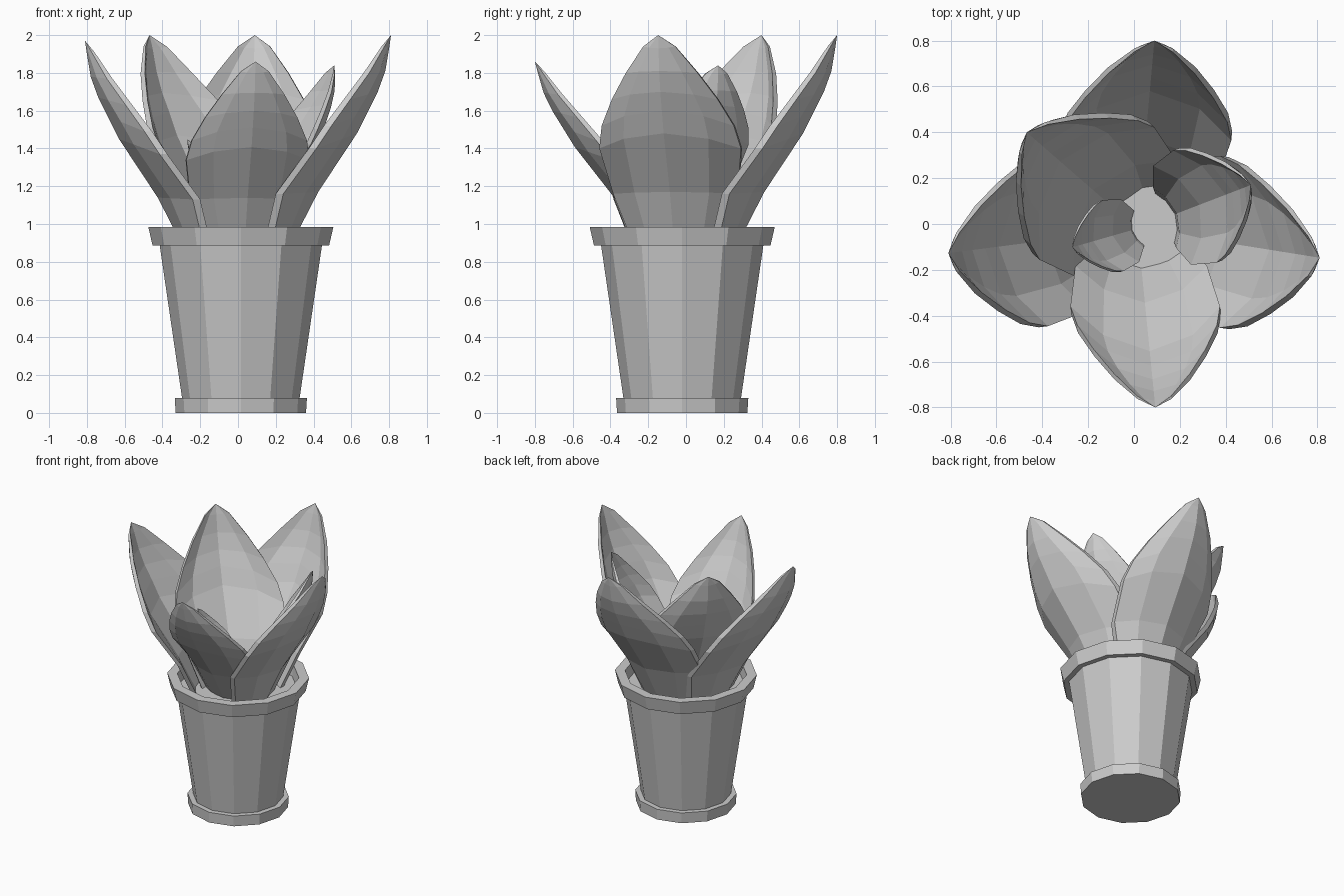
import bpy
import bmesh
from math import radians, cos, sin, tau
from mathutils import Vector

cube = bpy.data.objects.get("Cube")
if cube:
    bpy.data.objects.remove(cube, do_unlink=True)

grey = bpy.data.materials.new("plain grey")
grey.use_nodes = True
grey.diffuse_color = (0.6, 0.6, 0.6, 1)
grey.node_tree.nodes["Principled BSDF"].inputs["Base Color"].default_value = (0.6, 0.6, 0.6, 1)

CENTRE = Vector((0.015, -0.02, 0))


def finish(bm, name):
    bmesh.ops.remove_doubles(bm, verts=bm.verts, dist=0.0005)
    bmesh.ops.recalc_face_normals(bm, faces=bm.faces)
    mesh = bpy.data.meshes.new(name)
    bm.to_mesh(mesh)
    bm.free()
    mesh.materials.append(grey)
    obj = bpy.data.objects.new(name, mesh)
    obj.location = CENTRE
    bpy.context.collection.objects.link(obj)


def lathe(name, profile, sides=12):
    """Faceted turned solid from (radius, height) points, capped at both ends."""
    bm = bmesh.new()
    rings = [[bm.verts.new((r * cos(tau * i / sides), r * sin(tau * i / sides), z))
              for i in range(sides)] for r, z in profile]
    for a, b in zip(rings, rings[1:]):
        for i in range(sides):
            j = (i + 1) % sides
            bm.faces.new((a[i], a[j], b[j], b[i]))
    bm.faces.new(rings[0])
    bm.faces.new(rings[-1])
    finish(bm, name)


# Leaf rows: midrib radius and height, edge radius and height, half width, thickness
ROWS = [
    (0.15, 0.40, 0.10, 0.40, 0.10, 0.04),
    (0.22, 0.80, 0.14, 0.80, 0.20, 0.04),
    (0.41, 1.17, 0.225, 1.16, 0.33, 0.04),
    (0.615, 1.48, 0.40, 1.40, 0.375, 0.04),
    (0.675, 1.60, 0.48, 1.52, 0.35, 0.04),
    (0.725, 1.70, 0.58, 1.66, 0.28, 0.035),
    (0.765, 1.81, 0.68, 1.80, 0.19, 0.03),
    (0.785, 1.93, 0.76, 1.94, 0.085, 0.015),
    (0.795, 2.00, 0.795, 2.00, 0.0, 0.0),
]
COLUMNS = (-1, -0.6, 0, 0.6, 1)


def leaf(name, angle, tip_radius, tip_height, scale, slope=0, lean=0):
    """Cupped pointed leaf; slope shifts it sideways, lean tilts it outward."""
    bm = bmesh.new()
    out = Vector((cos(radians(angle)), sin(radians(angle)), 0))
    side = Vector((-out.y, out.x, 0))

    def point(row, u, inner):
        mr, mz, er, ez, half, thick = row
        r = mr + (er - mr) * u * u - inner * thick
        drop = (ROWS[-1][1] - mz - (ez - mz) * u * u) * scale
        r = tip_radius - (ROWS[-1][0] - r) * scale - lean * drop
        position = out * r + side * (half * u * scale + slope * r)
        return bm.verts.new(position + Vector((0, 0, tip_height - drop)))

    # Each row is a closed loop: outer face one way, inner face back
    rings = [[point(row, u, 0) for u in COLUMNS] +
             [point(row, u, 1) for u in reversed(COLUMNS)] for row in ROWS]
    count = len(rings[0])
    for a, b in zip(rings, rings[1:]):
        for i in range(count):
            j = (i + 1) % count
            bm.faces.new((a[i], a[j], b[j], b[i]))
    bm.faces.new(rings[0])
    finish(bm, name)


# Pot
lathe("pot_base", [(0.345, 0), (0.35, 0.08), (0.3, 0.08)])
lathe("pot_body", [(0.31, 0.07), (0.43, 0.89), (0.42, 0.89)])
lathe("pot_rim", [(0.41, 0.885), (0.467, 0.885), (0.49, 0.985), (0.42, 0.985), (0.41, 0.9)])

# Four outer leaves
leaf("left_side_leaf", 0, 0.795, 2.0, 1.0, -0.16)
leaf("back_leaf", 90, 0.82, 2.0, 1.0, -0.09)
leaf("right_side_leaf", 180, 0.825, 1.97, 1.0, 0.13)
leaf("front_leaf", 270, 0.78, 1.86, 0.87, 0.1, 0.12)

# Three inner leaves
leaf("inner_large_leaf", 139, 0.64, 2.0, 1.02, 0, -0.06)
leaf("inner_medium_leaf", 21, 0.53, 1.84, 0.7, 0, -0.1)
leaf("inner_small_leaf", 196, 0.295, 1.45, 0.43)
